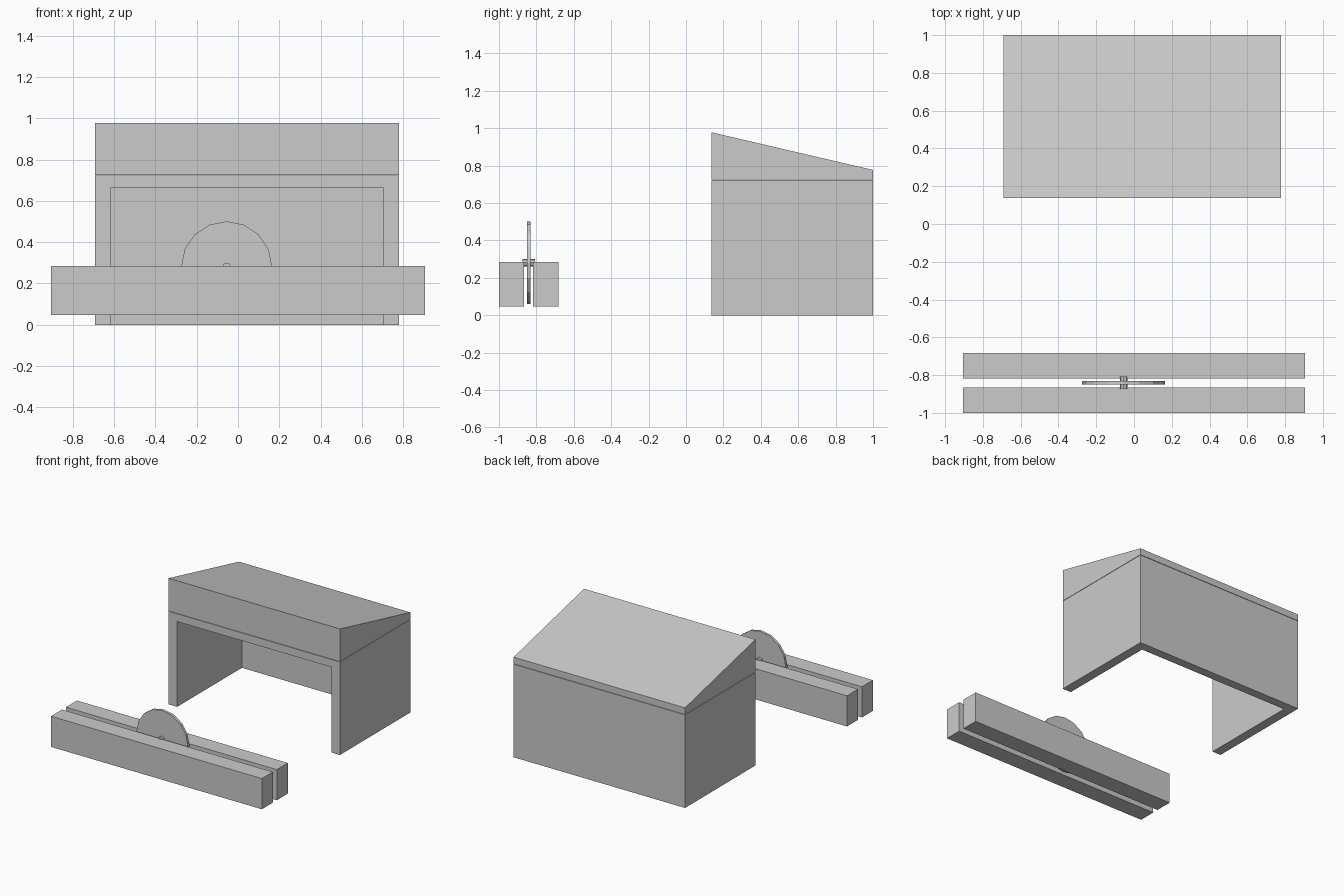
import bpy, bmesh, math

if "Cube" in bpy.data.objects:
    bpy.data.objects.remove(bpy.data.objects["Cube"])


def make_object(name, bm):
    bmesh.ops.recalc_face_normals(bm, faces=bm.faces)
    mesh = bpy.data.meshes.new(name)
    bm.to_mesh(mesh)
    bm.free()
    obj = bpy.data.objects.new(name, mesh)
    bpy.context.collection.objects.link(obj)
    return obj


def extrude(name, points, axis, start, end):
    """Extrude a flat profile along x (profile in yz) or y (profile in xz)."""
    bm = bmesh.new()
    place = (lambda p: (start, *p)) if axis == 'x' else (lambda p: (p[0], start, p[1]))
    face = bm.faces.new([bm.verts.new(place(p)) for p in points])
    new = bmesh.ops.extrude_face_region(bm, geom=[face])['geom']
    step = (end - start, 0, 0) if axis == 'x' else (0, end - start, 0)
    bmesh.ops.translate(bm, vec=step,
                        verts=[v for v in new if isinstance(v, bmesh.types.BMVert)])
    return make_object(name, bm)


def box(name, x, y, z):
    return extrude(name, [(x[0], z[0]), (x[1], z[0]), (x[1], z[1]), (x[0], z[1])],
                   'y', y[0], y[1])


def disc(name, sides, radius, thickness):
    cx, cy, cz = -0.055, -0.841, 0.281
    ring = [(cx + radius * math.cos(2 * math.pi * i / sides),
             cz + radius * math.sin(2 * math.pi * i / sides)) for i in range(sides)]
    return extrude(name, ring, 'y', cy - thickness / 2, cy + thickness / 2)


# Shelter body: back, sides and ceiling, open at the front and bottom
body = box("shelter_body", (-0.692, 0.779), (0.137, 1.0), (0.0, 0.722))
cutter = box("shelter_cutter", (-0.618, 0.705), (0.0, 0.93), (-0.2, 0.662))
cutter.hide_render = True
cutter.hide_viewport = True
hollow = body.modifiers.new("hollow", 'BOOLEAN')
hollow.operation = 'DIFFERENCE'
hollow.solver = 'EXACT'
hollow.object = cutter

# Sloping roof wedge
extrude("shelter_roof", [(0.137, 0.725), (1.0, 0.725), (1.0, 0.777), (0.137, 0.978)],
        'x', -0.692, 0.779)

# Pair of beams with a slot between them
box("front_beam", (-0.905, 0.905), (-1.0, -0.865), (0.047, 0.285))
box("rear_beam", (-0.905, 0.905), (-0.817, -0.682), (0.047, 0.285))

# Wheel in the slot and its axle
disc("wheel", 16, 0.22, 0.02)
disc("axle", 8, 0.02, 0.066)
